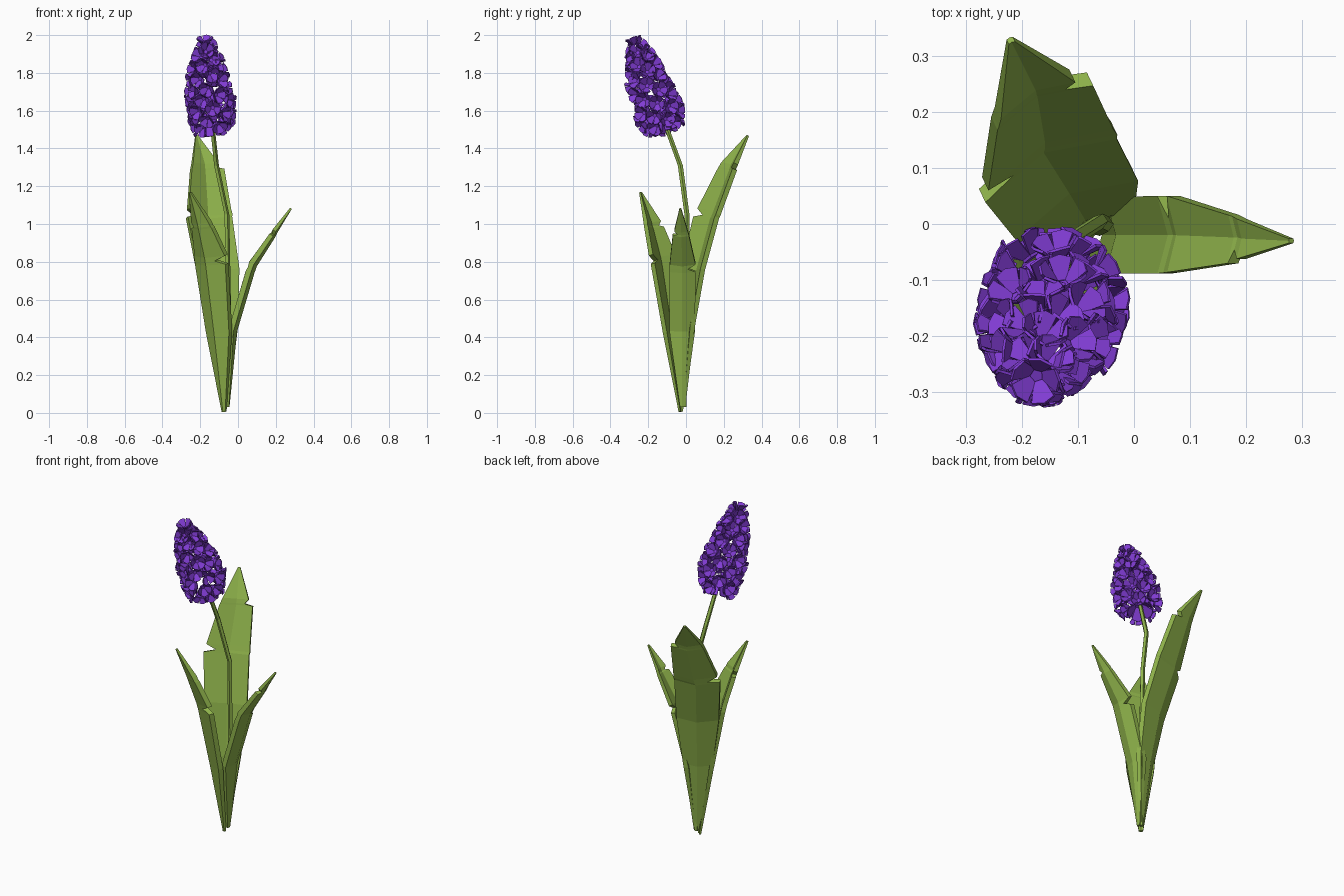
import bpy, bmesh, math, random
from mathutils import Vector

if "Cube" in bpy.data.objects:
    bpy.data.objects.remove(bpy.data.objects["Cube"])

random.seed(4)


def material(name, rgb):
    m = bpy.data.materials.new(name)
    m.diffuse_color = (*rgb, 1)
    m.use_nodes = True
    m.node_tree.nodes["Principled BSDF"].inputs["Base Color"].default_value = m.diffuse_color
    return m


GREEN = material("leaf green", (0.275, 0.45, 0.07))
PURPLE = material("petal purple", (0.22, 0.045, 0.66))


def finish(bm, name, mat, recalc=True):
    if recalc:
        bmesh.ops.recalc_face_normals(bm, faces=bm.faces)
    me = bpy.data.meshes.new(name)
    bm.to_mesh(me)
    bm.free()
    me.materials.append(mat)
    ob = bpy.data.objects.new(name, me)
    bpy.context.collection.objects.link(ob)
    return ob


def skin(bm, rings):
    """Join rings of points into a closed tube."""
    vr = [[bm.verts.new(p) for p in r] for r in rings]
    n = len(vr[0])
    for a, b in zip(vr, vr[1:]):
        for i in range(n):
            j = (i + 1) % n
            bm.faces.new((a[i], a[j], b[j], b[i]))
    bm.faces.new(vr[0])
    bm.faces.new(vr[-1])


def leaf(name, base, out, stations, thick=0.028, fold=0.28):
    """Stations: outward, height, drift, half width on minus side, on plus side."""
    d = Vector((*out, 0)).normalized()
    s = Vector((d.y, -d.x, 0))
    up = Vector((0, 0, 1))
    base = Vector((*base, 0))
    rings = []
    for i, (o, z, k, wl, wr) in enumerate(stations):
        a, b = stations[max(i - 1, 0)], stations[min(i + 1, len(stations) - 1)]
        t = Vector((b[0] - a[0], b[1] - a[1])).normalized()
        inner = up * t.x - d * t.y
        c = base + d * o + up * z + s * k
        outer = [c - s * wl + inner * fold * wl, c, c + s * wr + inner * fold * wr]
        th = thick * min(1, 0.3 + (wl + wr) * 6)
        rings.append(outer + [p + inner * th for p in reversed(outer)])
    bm = bmesh.new()
    skin(bm, rings)
    return finish(bm, name, GREEN)


# Three folded leaves; sudden width changes make the torn notches
leaf("back_leaf", (-0.07, -0.005), (-0.43, 0.9), [
    (0.0, 0.035, 0, 0.012, 0.012), (0.045, 0.45, -0.01, 0.085, 0.085),
    (0.1, 0.75, -0.015, 0.122, 0.12), (0.185, 1.02, -0.025, 0.132, 0.128),
    (0.19, 1.032, -0.02, 0.07, 0.127), (0.2, 1.06, -0.015, 0.128, 0.12),
    (0.28, 1.275, 0.008, 0.09, 0.098), (0.283, 1.285, 0.008, 0.086, 0.05),
    (0.29, 1.305, 0.01, 0.078, 0.07), (0.37, 1.465, 0.008, 0.006, 0.006)])
leaf("right_leaf", (-0.045, -0.02), (1, 0), [
    (0.0, 0.03, 0, 0.012, 0.012), (0.04, 0.43, 0, 0.068, 0.068),
    (0.132, 0.74, 0, 0.07, 0.068), (0.138, 0.757, 0, 0.03, 0.067),
    (0.144, 0.775, 0, 0.07, 0.066), (0.242, 0.93, 0.004, 0.04, 0.046),
    (0.246, 0.94, 0.004, 0.038, 0.022), (0.254, 0.955, 0.006, 0.035, 0.036),
    (0.33, 1.08, 0.01, 0.004, 0.004)])
leaf("front_left_leaf", (-0.08, -0.035), (-0.63, -0.78), [
    (0.0, 0.005, 0, 0.012, 0.012), (0.075, 0.42, 0.0, 0.08, 0.075),
    (0.145, 0.78, 0.0, 0.105, 0.1), (0.15, 0.8, 0.0, 0.05, 0.097),
    (0.155, 0.82, 0.0, 0.108, 0.092), (0.205, 0.97, 0.0, 0.07, 0.065),
    (0.209, 0.98, 0.0, 0.066, 0.04), (0.215, 1.0, 0.0, 0.06, 0.056),
    (0.275, 1.165, 0.005, 0.006, 0.006)], fold=0.34)

# Bent stem
path = [(-0.065, -0.01, 0.03, 0.012), (-0.05, 0.0, 0.5, 0.014),
        (-0.06, 0.005, 1.05, 0.014), (-0.115, -0.03, 1.31, 0.014),
        (-0.138, -0.11, 1.53, 0.013)]
bm = bmesh.new()
skin(bm, [[(x + r * math.cos(a), y + r * math.sin(a), z)
           for a in [i * math.tau / 5 for i in range(5)]] for x, y, z, r in path])
finish(bm, "stem", GREEN)


# Flower spike made of small five-petalled cups
def floret(bm, c, n, size):
    n = n.normalized()
    u = n.orthogonal().normalized()
    v = n.cross(u)
    spin = random.uniform(0, math.tau)

    def pt(ang, r, h):
        return bm.verts.new(c + ((u * math.cos(ang) + v * math.sin(ang)) * r + n * h) * size)

    bm.faces.new([pt(spin + i * math.tau / 5, 0.36, -0.45) for i in range(5)])
    for i in range(5):
        a = spin + (i + 0.5) * math.tau / 5
        bm.faces.new([pt(a - 0.62, 0.36, -0.45), pt(a + 0.62, 0.36, -0.45),
                      pt(a + 0.5, 1.0, 0.25), pt(a, 1.02, 0.32), pt(a - 0.5, 1.0, 0.25)])


bm = bmesh.new()
p0, p1 = Vector((-0.135, -0.112, 1.51)), Vector((-0.174, -0.272, 1.96))
axis = (p1 - p0).normalized()
e1 = axis.orthogonal().normalized()
e2 = axis.cross(e1)
COUNT = 56
for i in range(COUNT):
    t = ((i + 0.5) / COUNT) ** 1.15
    a = i * 2.39996
    rad = e1 * math.cos(a) + e2 * math.sin(a)
    r = 0.119 - 0.05 * t - 0.032 * t ** 4 - 0.04 * max(0, 1 - t / 0.12)
    tilt = -0.4 + 0.9 * t
    n = rad + axis * tilt + Vector([random.uniform(-0.25, 0.25) for _ in range(3)])
    r += random.uniform(-0.012, 0.012)
    floret(bm, p0.lerp(p1, t * 0.96) + rad * r, n, 0.044)
floret(bm, p1 + axis * 0.012, axis, 0.045)
floret(bm, p0, -axis, 0.075)
ob = finish(bm, "flower_spike", PURPLE, recalc=False)
mod = ob.modifiers.new("petal_thickness", 'SOLIDIFY')
mod.thickness = 0.005
